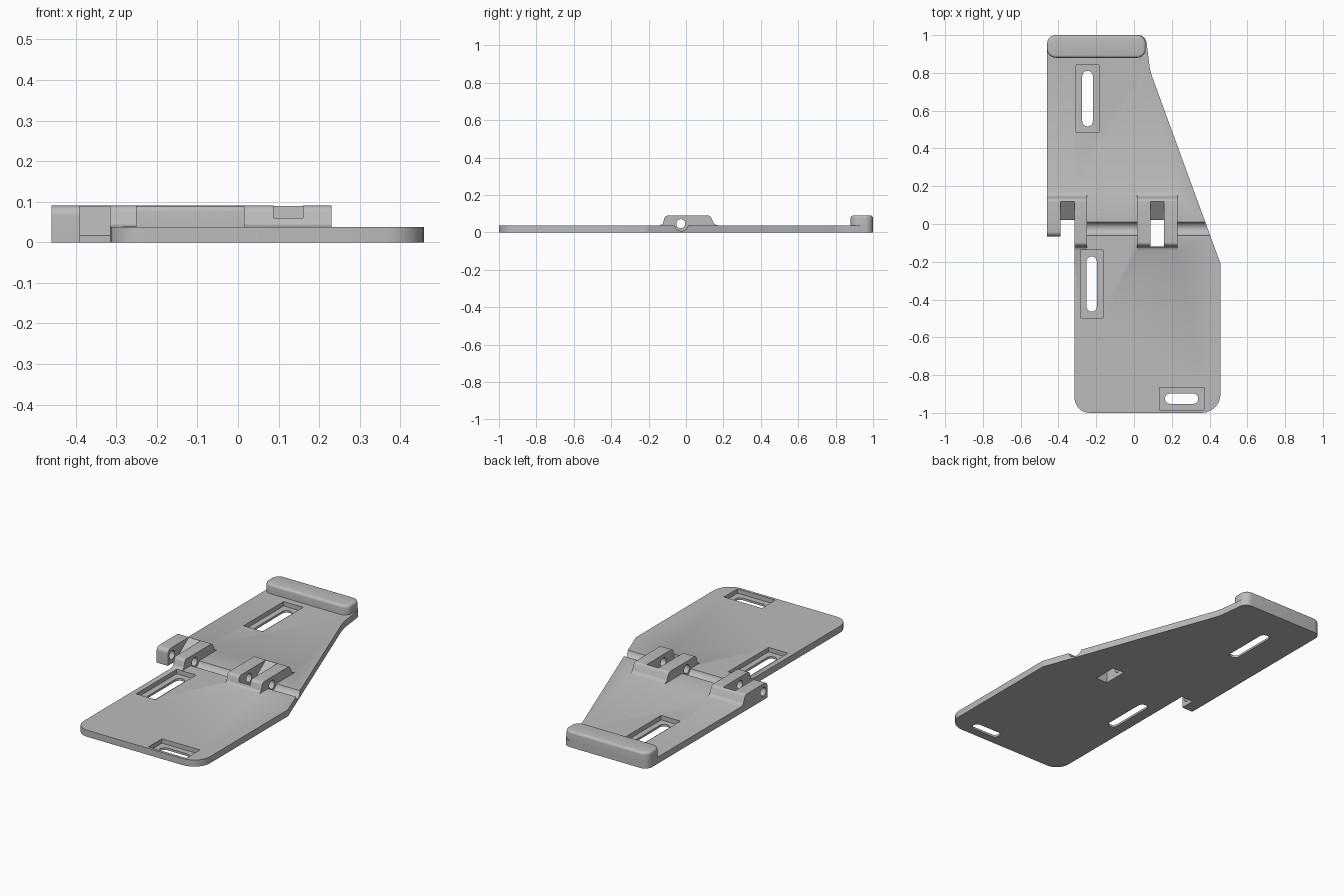
import bpy, bmesh, math
from mathutils import Vector

if "Cube" in bpy.data.objects:
    bpy.data.objects.remove(bpy.data.objects["Cube"])

grey = bpy.data.materials.new("light grey")
grey.diffuse_color = (0.5, 0.5, 0.5, 1)
grey.use_nodes = True
grey.node_tree.nodes["Principled BSDF"].inputs["Base Color"].default_value = grey.diffuse_color


def prism(name, pts, a, b, axis="z"):
    """Extrude a closed outline: (x, y) along z, or (y, z) along x."""
    bm = bmesh.new()
    put = (lambda p, t: (p[0], p[1], t)) if axis == "z" else (lambda p, t: (t, p[0], p[1]))
    face = bm.faces.new([bm.verts.new(put(p, a)) for p in pts])
    ext = bmesh.ops.extrude_face_region(bm, geom=[face])
    d = Vector(put((0, 0), b - a))
    bmesh.ops.translate(bm, vec=d, verts=[v for v in ext["geom"] if isinstance(v, bmesh.types.BMVert)])
    bmesh.ops.recalc_face_normals(bm, faces=bm.faces)
    me = bpy.data.meshes.new(name)
    bm.to_mesh(me)
    bm.free()
    ob = bpy.data.objects.new(name, me)
    bpy.context.collection.objects.link(ob)
    me.materials.append(grey)
    return ob


def rounded(pts, n=7):
    """Outline from (x, y, radius) corners, each replaced by an arc."""
    out = []
    for i, (x, y, r) in enumerate(pts):
        p = Vector((x, y))
        if r == 0:
            out.append((x, y))
            continue
        u = (Vector(pts[i - 1][:2]) - p).normalized()
        v = (Vector(pts[(i + 1) % len(pts)][:2]) - p).normalized()
        half = u.angle(v) / 2
        c = p + (u + v).normalized() * (r / math.sin(half))
        s = p + u * (r / math.tan(half)) - c
        e = p + v * (r / math.tan(half)) - c
        turn = math.atan2(s.x * e.y - s.y * e.x, s.dot(e))
        for k in range(n + 1):
            t = turn * k / n
            out.append((c.x + s.x * math.cos(t) - s.y * math.sin(t),
                        c.y + s.x * math.sin(t) + s.y * math.cos(t)))
    return out


def rect(x0, x1, y0, y1, r=0):
    return rounded([(x0, y0, r), (x1, y0, r), (x1, y1, r), (x0, y1, r)])


def circle(y, z, r, n=32):
    return [(y + r * math.cos(2 * math.pi * k / n), z + r * math.sin(2 * math.pi * k / n)) for k in range(n)]


def apply_mods(ob):
    dg = bpy.context.evaluated_depsgraph_get()
    me = bpy.data.meshes.new_from_object(ob.evaluated_get(dg))
    ob.modifiers.clear()
    ob.data = me


def combine(ob, other, op):
    m = ob.modifiers.new("combine", "BOOLEAN")
    m.operation, m.object, m.solver = op, other, "EXACT"
    apply_mods(ob)
    bpy.data.objects.remove(other)


T, H = 0.037, 0.09   # plate thickness, overall height

# Base plate with stepped left side and slanted right side
plate = prism("hinge_plate", rounded([
    (-0.315, -1, 0.08), (0.458, -1, 0.1), (0.458, -0.21, 0.03), (0.085, 0.81, 0.35),
    (0.062, 1, 0.045), (-0.46, 1, 0.045), (-0.46, 0.02, 0), (-0.315, 0.02, 0)]), 0, T)

# Groove for the pin, crossing the plate
combine(plate, prism("pin_groove", circle(-0.025, 0.045, 0.037), -0.6, 0.6, "x"), "DIFFERENCE")

# End lip with softened top edge
lip = prism("end_lip", rect(-0.46, 0.062, 0.88, 1, 0.045), 0.0, H)
bev = lip.modifiers.new("soft_top", "BEVEL")
bev.width, bev.segments, bev.limit_method = 0.014, 4, "WEIGHT"
w = lip.data.attributes.new("bevel_weight_edge", "FLOAT", "EDGE")
for e in lip.data.edges:
    w.data[e.index].value = float(all(lip.data.vertices[v].co.z > H - 0.001 for v in e.vertices))
apply_mods(lip)
combine(plate, lip, "UNION")

# Hinge blocks: rounded top, flared foot
back = [(0.13, H, 0.02), (0.15, 0.045, 0.02), (0.172, T, 0)]
full = rounded([(-0.142, 0.004, 0), (-0.142, T, 0), (-0.124, 0.045, 0.012), (-0.112, H, 0.02)]
               + back + [(0.172, 0.004, 0)])
short = rounded([(-0.065, 0, 0), (-0.065, H, 0.025)] + back + [(0.172, 0, 0)])
for x0, x1, prof in [(-0.316, -0.25, full), (0.015, 0.23, full), (-0.46, -0.315, short)]:
    combine(plate, prism("hinge_block", prof, x0, x1, "x"), "UNION")

# Gaps between the lugs, each ending in a ramp
for x0, x1, front in [(-0.39, -0.315, -0.2), (0.088, 0.16, -0.12)]:
    gap = [(front, -0.1), (0.02, -0.1), (0.02, 0.017), (0.12, H), (0.12, 0.2), (front, 0.2)]
    combine(plate, prism("lug_gap", gap, x0, x1, "x"), "DIFFERENCE")

# Pin hole through every lug
combine(plate, prism("pin_hole", circle(-0.028, 0.047, 0.024), -0.6, 0.6, "x"), "DIFFERENCE")

# Screw slots in rectangular recesses
for cx, cy, w2, h2, sw, sh in [(-0.246, 0.664, 0.06, 0.178, 0.028, 0.147),
                               (-0.224, -0.318, 0.06, 0.18, 0.027, 0.146),
                               (0.252, -0.925, 0.118, 0.06, 0.088, 0.027)]:
    combine(plate, prism("recess", rect(cx - w2, cx + w2, cy - h2, cy + h2), 0.012, 0.2), "DIFFERENCE")
    r = min(sw, sh) * 0.98
    combine(plate, prism("slot", rect(cx - sw, cx + sw, cy - sh, cy + sh, r), -0.1, 0.2), "DIFFERENCE")

# Smooth the curved edges, keep the corners sharp
bpy.context.view_layer.objects.active = plate
plate.select_set(True)
bpy.ops.object.shade_smooth_by_angle(angle=math.radians(30))
